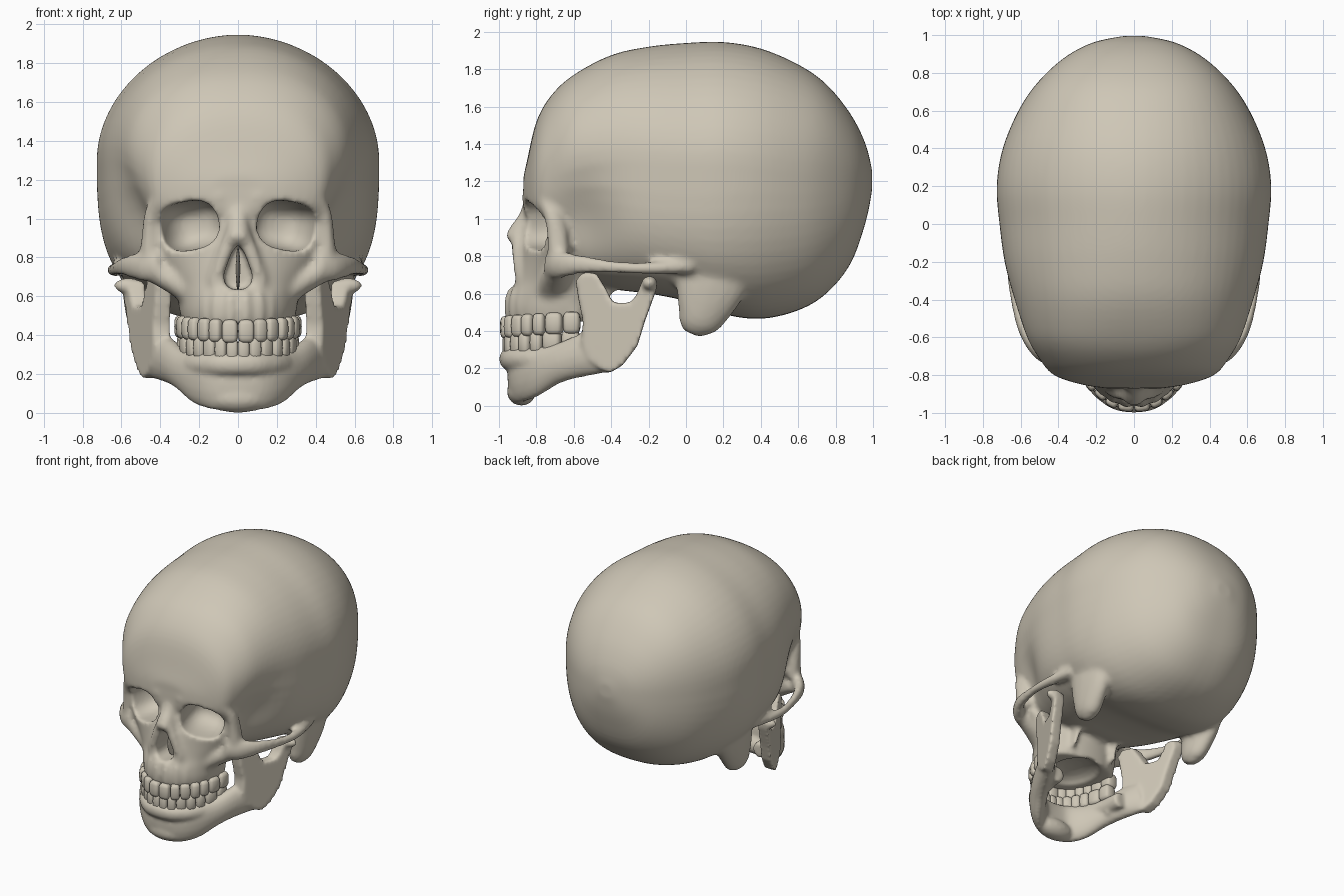
import bpy, bmesh
from math import sin, cos, pi, exp, radians, atan2, copysign
from mathutils import Vector, Euler

if "Cube" in bpy.data.objects:
    bpy.data.objects.remove(bpy.data.objects["Cube"])

bone = bpy.data.materials.new("bone")
bone.use_nodes = True
bone.diffuse_color = (0.62, 0.57, 0.47, 1)
shader = bone.node_tree.nodes["Principled BSDF"]
shader.inputs["Base Color"].default_value = bone.diffuse_color
shader.inputs["Roughness"].default_value = 0.7


# ---- helpers ----
def spow(v, e):
    return copysign(abs(v) ** e, v)


def spline(rows, steps):
    """Smooth curve through rows of numbers."""
    out = []
    last = len(rows) - 1
    for i in range(last):
        a, b, c, d = (rows[max(0, min(last, i + k))] for k in (-1, 0, 1, 2))
        for s in range(steps):
            t = s / steps
            out.append([q + t / 2 * (r - p + t * (2 * p - 5 * q + 4 * r - w + t * (3 * (q - r) + w - p)))
                        for p, q, r, w in zip(a, b, c, d)])
    return out + [list(rows[-1])]


def skin(bm, rings, mirror=True):
    """Closed skin over rings, optionally repeated on the other side."""
    for side in ((1, -1) if mirror else (1,)):
        loops = [[bm.verts.new((side * p[0], p[1], p[2])) for p in ring] for ring in rings]
        for a, b in zip(loops, loops[1:]):
            for i in range(len(a)):
                bm.faces.new((a[i - 1], a[i], b[i], b[i - 1]))
        bm.faces.new(loops[0])
        bm.faces.new(loops[-1])


def blob(bm, centre, radii, power=2, turn=(0, 0, 0), mirror=True, sides=20, levels=11):
    """Rounded lump; a higher power makes it boxier."""
    e = 2 / power
    rot = Euler([radians(a) for a in turn]).to_matrix()
    rings = []
    for j in range(levels):
        lat = radians(86) * (2 * j / (levels - 1) - 1)
        ring = []
        for i in range(sides):
            lon = 2 * pi * i / sides
            w = spow(cos(lat), e)
            p = Vector((radii[0] * w * spow(cos(lon), e), radii[1] * w * spow(sin(lon), e),
                        radii[2] * spow(sin(lat), e)))
            ring.append(Vector(centre) + rot @ p)
        rings.append(ring)
    skin(bm, rings, mirror)


def tube(bm, rows, up=(0, 0, 1), sides=16):
    """Tube along rows of x, y, z, side radius, up radius."""
    path = spline(rows, 6)
    rings = []
    for i, (x, y, z, ra, rb) in enumerate(path):
        t = Vector(path[min(i + 1, len(path) - 1)][:3]) - Vector(path[max(i - 1, 0)][:3])
        side = t.cross(Vector(up)).normalized()
        rise = side.cross(t).normalized()
        rings.append([Vector((x, y, z)) + side * ra * cos(2 * pi * k / sides) + rise * rb * sin(2 * pi * k / sides)
                      for k in range(sides)])
    skin(bm, rings)


def make(bm, name):
    bmesh.ops.recalc_face_normals(bm, faces=bm.faces)
    mesh = bpy.data.meshes.new(name)
    bm.to_mesh(mesh)
    bm.free()
    ob = bpy.data.objects.new(name, mesh)
    bpy.context.scene.collection.objects.link(ob)
    mesh.materials.append(bone)
    mesh.shade_smooth()
    return ob


def fuse(ob, voxel, rounds, cutter=None):
    """Melt overlapping parts together, carve and soften."""
    def remesh(size):
        mod = ob.modifiers.new("fuse", 'REMESH')
        mod.mode = 'VOXEL'
        mod.voxel_size = size
        mod.use_smooth_shade = True
    remesh(voxel)
    if cutter:
        cutter.hide_render = True
        cut = ob.modifiers.new("carve", 'BOOLEAN')
        cut.operation = 'DIFFERENCE'
        cut.solver = 'EXACT'
        cut.object = cutter
        remesh(voxel * 0.85)
    soft = ob.modifiers.new("soften", 'SMOOTH')
    soft.factor = 0.5
    soft.iterations = rounds
    bpy.context.view_layer.update()
    done = bpy.data.meshes.new_from_object(ob.evaluated_get(bpy.context.evaluated_depsgraph_get()))
    ob.modifiers.clear()
    ob.data = done
    done.materials.clear()
    done.materials.append(bone)
    done.shade_smooth()
    if cutter:
        bpy.data.objects.remove(cutter)


# ---- dental arch: position and heading at a distance from the midline ----
arch = spline([(0, -.96), (.09, -.945), (.178, -.88), (.236, -.79), (.272, -.68), (.288, -.5)], 12)


def on_arch(dist):
    for a, b in zip(arch, arch[1:]):
        a, b = Vector(a), Vector(b)
        step = (b - a).length
        if dist <= step:
            break
        dist -= step
    p = a + (b - a) * dist / step
    return p, atan2(b.y - a.y, b.x - a.x)


def tooth_row(widths):
    dist = 0
    for w in widths:
        p, heading = on_arch(dist + w / 2)
        dist += w
        yield w, p, heading


UPPER = (.082, .067, .072, .067, .067, .094, .092)
LOWER = (.06, .062, .07, .067, .07, .1, .098)

# ---- skull: braincase from cross-sections (y, top, bottom, half width, widest height) ----
bm = bmesh.new()
sections = [(-.87, 1.22, 1.05, .15, 1.13), (-.85, 1.31, 1.0, .28, 1.14), (-.8, 1.52, .93, .43, 1.17),
            (-.72, 1.66, .8, .505, 1.22), (-.6, 1.77, .68, .575, 1.27), (-.4, 1.875, .625, .635, 1.31),
            (-.2, 1.92, .6, .685, 1.31), (0, 1.94, .56, .712, 1.3), (.2, 1.945, .49, .727, 1.3),
            (.4, 1.91, .465, .695, 1.28), (.6, 1.825, .51, .612, 1.25), (.75, 1.72, .6, .51, 1.24),
            (.88, 1.56, .76, .37, 1.22), (.96, 1.4, .98, .22, 1.21), (.995, 1.26, 1.15, .06, 1.2)]
rings = []
for y, top, low, half, mid in spline(sections, 4):
    ring = []
    # the wall above the ear stands steeper than the nape, and the ends are fuller than the crown
    drop = 2.5 + .8 * exp(-((y + .1) / .4) ** 2)
    dome = 1.93 + .35 * min(1, 2 * (y - .1) ** 2)
    for k in range(64):
        c, s = cos(2 * pi * k / 64), sin(2 * pi * k / 64)
        e = 2 / dome if s > 0 else 2 / drop
        x = half * spow(c, e)
        z = mid + (top - mid if s > 0 else mid - low) * spow(s, e)
        # hollow of the temple
        x *= 1 - .17 * exp(-((y + .58) / .17) ** 2 - ((z - .97) / .22) ** 2)
        ring.append((x, y, z))
    rings.append(ring)
skin(bm, rings, False)

# face core (height, half width, front, middle, back, roundness)
face = [(.45, .28, -.935, -.62, -.46, 2.2), (.52, .3, -.955, -.62, -.45, 2.1), (.6, .315, -.945, -.62, -.44, 2),
        (.67, .345, -.92, -.64, -.44, 1.8), (.76, .4, -.905, -.66, -.42, 1.6), (.86, .44, -.885, -.68, -.4, 1.6),
        (.96, .45, -.86, -.68, -.4, 1.65), (1.08, .455, -.85, -.67, -.4, 1.8), (1.18, .45, -.87, -.65, -.4, 2)]
rings = []
for z, half, front, mid, back, p in spline(face, 3):
    ring = []
    for k in range(48):
        c, s = cos(2 * pi * k / 48), sin(2 * pi * k / 48)
        ring.append((half * spow(c, 2 / p), mid + (back - mid if s > 0 else mid - front) * spow(s, 2 / p), z))
    rings.append(ring)
skin(bm, rings, False)

# brow and outer eye rim
tube(bm, [(.08, -.85, 1.11, .035, .03), (.25, -.82, 1.135, .035, .035), (.38, -.775, 1.115, .04, .04),
          (.44, -.72, 1.03, .04, .045), (.455, -.69, .92, .04, .055), (.45, -.68, .8, .06, .06)], up=(0, 1, 0))
# cheekbone and arch
tube(bm, [(.4, -.72, .755, .05, .085), (.5, -.67, .755, .045, .075), (.585, -.55, .755, .032, .05),
          (.635, -.36, .74, .026, .034), (.64, -.2, .735, .035, .034), (.59, .02, .745, .05, .04)])
tube(bm, [(.23, -.72, .6, .06, .08), (.32, -.7, .67, .065, .08), (.45, -.68, .75, .07, .06)], up=(0, 1, 0))
# nasal bones, walls of the nose opening, and spine
tube(bm, [(-.005, -.82, 1.1, .06, .04), (0, -.85, 1.0, .055, .05), (0, -.9, .93, .06, .05),
          (0, -.95, .89, .045, .03)], up=(0, 1, 0))
tube(bm, [(.03, -.88, .95, .03, .03), (.055, -.9, .86, .035, .035), (.095, -.885, .75, .035, .04),
          (.115, -.88, .67, .035, .035), (.07, -.9, .61, .03, .03)], up=(0, 1, 0))
blob(bm, (0, -.9, .635), (.025, .05, .02), mirror=False)
# bony process behind the ear, and the plates behind the palate
tube(bm, [(.52, .16, .8, .08, .2), (.51, .13, .64, .085, .19), (.495, .085, .5, .08, .14), (.485, .05, .43, .065, .1),
          (.48, .03, .385, .03, .05)], up=(0, 1, 0))
tube(bm, [(.17, -.42, .74, .04, .09), (.17, -.45, .6, .02, .06), (.18, -.46, .5, .015, .04)], up=(0, 1, 0))
# root ridges above the teeth
for w, p, heading in tooth_row(UPPER):
    blob(bm, (p.x * .97, p.y + .012, .53), (w * .38, .03, .1), turn=(0, 0, heading * 180 / pi), sides=12)
skull = make(bm, "skull")

# carved eye sockets, nose opening and palate
bm = bmesh.new()
blob(bm, (.25, -.8, .963), (.155, .23, .125), 2.7, (0, 10, 15), sides=32, levels=19)
half_nose = [(0, .87), (.035, .82), (.075, .71), (.065, .655), (.025, .635)]
nose = half_nose + [(-x, z) for x, z in reversed(half_nose[1:])]
skin(bm, [[(x, y, z) for x, z in nose] for y in (-1.05, -.74)], False)
blob(bm, (0, -.67, .43), (.18, .22, .08), mirror=False)
fuse(skull, .018, 4, make(bm, "opening_cutter"))

# nasal septum
bm = bmesh.new()
blob(bm, (0, -.79, .74), (.012, .08, .11), mirror=False)
make(bm, "nasal_septum")

# ---- lower jaw ----
bm = bmesh.new()
tube(bm, [(-.04, -.9, .15, .055, .148), (.1, -.89, .16, .055, .148), (.2, -.82, .182, .06, .138),
          (.29, -.69, .225, .065, .105), (.36, -.55, .27, .065, .115), (.43, -.43, .3, .05, .125)])
blob(bm, (0, -.88, .075), (.16, .078, .075), mirror=False)
# ridge that carries the lower teeth
tube(bm, [(x - (.03 if i == 0 else 0), y + .015, .25, .055, .06) for i, (x, y) in enumerate(arch[::6])])
# upright branch with its two prongs
branch = [(-.47, .2), (-.41, .175), (-.34, .215), (-.26, .32), (-.22, .45), (-.155, .63), (-.17, .68), (-.23, .68),
          (-.265, .59), (-.3, .55), (-.39, .55), (-.425, .62), (-.48, .71), (-.55, .715), (-.59, .67), (-.575, .57),
          (-.55, .45), (-.56, .34), (-.52, .25)]
skin(bm, [[(.405 + .41 * (y + .52) + dx, y, z) for y, z in branch] for dx in (-.045, .045)])
blob(bm, (.565, -.195, .655), (.075, .042, .04))
for w, p, heading in tooth_row(LOWER):
    blob(bm, (p.x * .96, p.y + .018, .24), (w * .36, .03, .07), turn=(0, 0, heading * 180 / pi), sides=12)
fuse(make(bm, "lower_jaw"), .013, 8)

# ---- teeth ----
for name, widths, height, inset in (("upper_teeth", UPPER, .42, 0), ("lower_teeth", LOWER, .322, .012)):
    bm = bmesh.new()
    for i, (w, p, heading) in enumerate(tooth_row(widths)):
        blob(bm, (p.x - inset * min(1, p.x / .2), p.y + inset, height + .004 * i),
             (w * .51, .048 if i > 2 else .037, .06), 3.6,
             (0, 0, heading * 180 / pi), sides=16, levels=9)
    make(bm, name)
